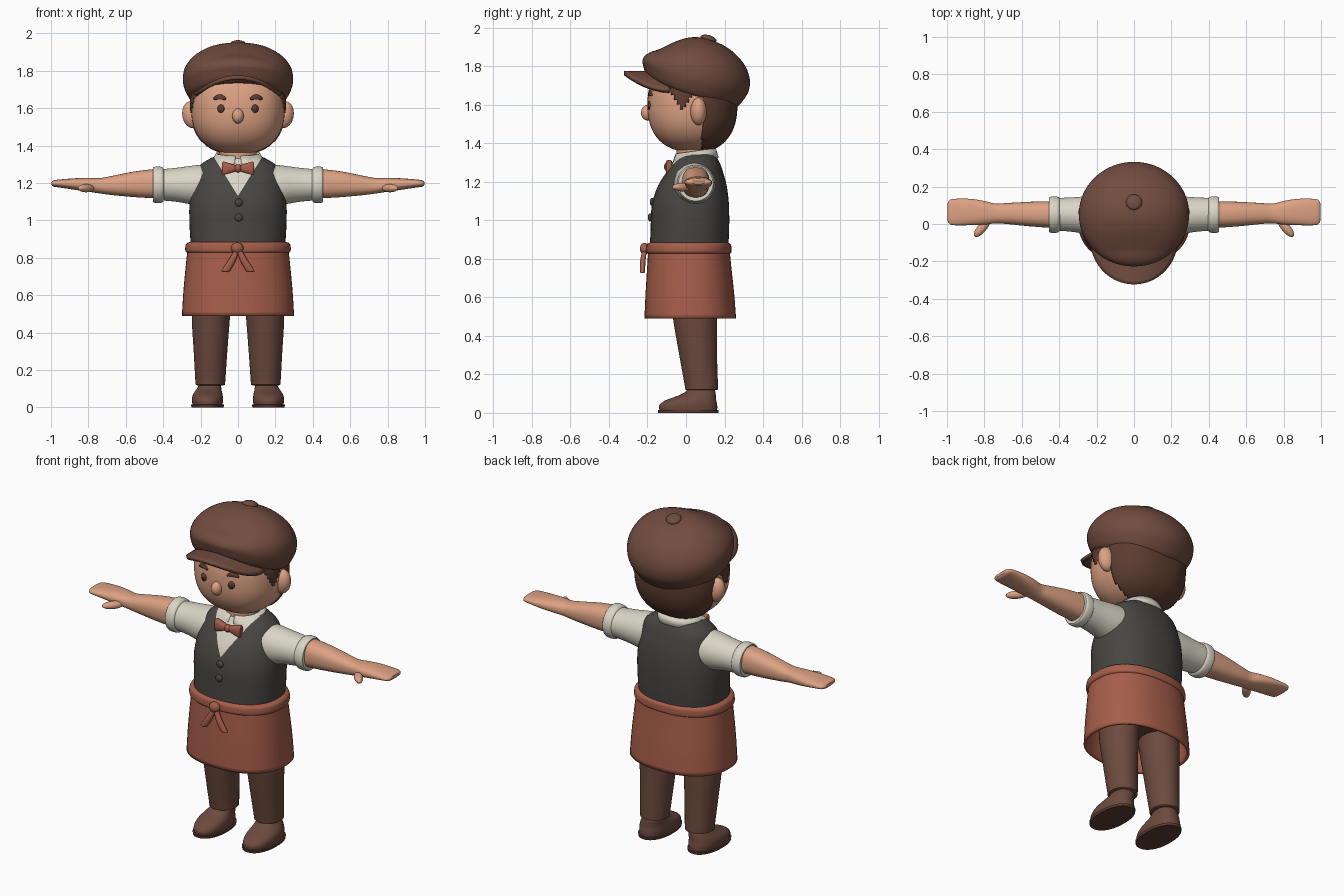
import bpy, bmesh
from math import sin, cos, pi, radians, exp
from mathutils import Matrix, Vector

if "Cube" in bpy.data.objects:
    bpy.data.objects.remove(bpy.data.objects["Cube"])


def colour(name, hexa):
    rgb = [int(hexa[i:i + 2], 16) / 255 for i in (0, 2, 4)]
    m = bpy.data.materials.new(name)
    m.diffuse_color = [c / 12.92 if c < .04 else ((c + .055) / 1.055) ** 2.4 for c in rgb] + [1]
    m.use_nodes = True
    m.node_tree.nodes["Principled BSDF"].inputs["Base Color"].default_value = m.diffuse_color
    return m


SKIN = colour("skin", "DDA283")
CAP = colour("cap_brown", "714C3F")
TROUSER = colour("trouser_brown", "6C4A3E")
APRON = colour("apron_rust", "A65E4A")
VEST = colour("vest_charcoal", "484642")
SHIRT = colour("shirt_cream", "DAD5C6")
HAIR = colour("hair_brown", "5C3C30")


def finish(bm, name, mats, mirror=False, thick=0, angle=40):
    """Turn a bmesh into a smooth shaded object, optionally mirrored or thickened."""
    bmesh.ops.recalc_face_normals(bm, faces=bm.faces)
    me = bpy.data.meshes.new(name)
    bm.to_mesh(me)
    bm.free()
    for m in mats if isinstance(mats, list) else [mats]:
        me.materials.append(m)
    me.shade_smooth()
    me.set_sharp_from_angle(angle=radians(angle))
    ob = bpy.data.objects.new(name, me)
    bpy.context.collection.objects.link(ob)
    if thick:
        mod = ob.modifiers.new("thickness", 'SOLIDIFY')
        mod.thickness, mod.offset = thick, -1
    if mirror:
        mod = ob.modifiers.new("mirror", 'MIRROR')
        mod.use_mirror_merge = False
    return ob


def loft(rings, axis='z', n=2.0, steps=4, segs=48, caps=True):
    """Skin superellipse rings (t, c1, c2, r1, r2), smoothing the profile when steps > 1."""
    pts = []
    for i in range(len(rings) - 1):
        a, b, c, d = (rings[max(0, min(len(rings) - 1, i + k))] for k in (-1, 0, 1, 2))
        for s in range(steps):
            u = s / steps
            pts.append([.5 * (2 * q + (r - p) * u + (2 * p - 5 * q + 4 * r - w) * u * u
                              + (3 * q - p - 3 * r + w) * u ** 3) for p, q, r, w in zip(a, b, c, d)])
    pts.append(rings[-1])
    bm, rows = bmesh.new(), []
    for t, c1, c2, r1, r2 in pts:
        row = []
        for k in range(segs):
            c, s = cos(2 * pi * k / segs), sin(2 * pi * k / segs)
            a = c1 + r1 * abs(c) ** (2 / n) * (1 if c > 0 else -1)
            b = c2 + r2 * abs(s) ** (2 / n) * (1 if s > 0 else -1)
            row.append(bm.verts.new((a, b, t) if axis == 'z' else (t, a, b)))
        rows.append(row)
    for p, q in zip(rows, rows[1:]):
        for k in range(segs):
            j = (k + 1) % segs
            bm.faces.new((p[k], p[j], q[j], q[k]))
    if caps:
        bm.faces.new(rows[0])
        bm.faces.new(rows[-1])
    return bm


def ball(name, loc, radii, mat, mirror=False, rot=None):
    bm = bmesh.new()
    bmesh.ops.create_uvsphere(bm, u_segments=24, v_segments=16, radius=1)
    m = Matrix.Translation(loc) @ (rot or Matrix()) @ Matrix.Diagonal((*radii, 1))
    bmesh.ops.transform(bm, matrix=m, verts=bm.verts)
    return finish(bm, name, mat, mirror)


# Head: a slightly boxy ellipsoid
HC, HR, HN = Vector((0, .03, 1.60)), (.25, .23, .245), 2.35


def head_mesh(scale):
    bm = bmesh.new()
    bmesh.ops.create_uvsphere(bm, u_segments=96, v_segments=64, radius=1)
    for v in bm.verts:
        k = scale / sum(abs(c) ** HN for c in v.co) ** (1 / HN)
        v.co = HC + Vector(c * k * r for c, r in zip(v.co, HR))
    return bm


def face_y(x, z):
    return HC.y - HR[1] * (1 - abs(x / HR[0]) ** HN - abs((z - HC.z) / HR[2]) ** HN) ** (1 / HN)


finish(head_mesh(1), "head", SKIN)

# Hair: outer shell kept at the back, under the cap and in pointed sideburns
bm = head_mesh(1.03)


def is_hair(p):
    sideburn = abs(p.y + .02) < (p.z - 1.565) * .55 and abs(p.x) > .14
    return p.y > .085 or sideburn or p.z > 1.76


bmesh.ops.delete(bm, geom=[f for f in bm.faces if not is_hair(f.calc_center_median())], context='FACES')
finish(bm, "hair", HAIR, thick=.012)

# Neck, with hair running down its back
bm = loft([(1.28, 0, .04, .1, .09), (1.38, 0, .04, .1, .09), (1.44, 0, .055, .12, .12),
           (1.50, 0, .06, .15, .15)])
for f in bm.faces:
    f.material_index = int(f.calc_center_median().y > .07)
finish(bm, "neck", [SKIN, HAIR])

# Face details
ball("ear", (.248, .065, 1.565), (.05, .042, .072), SKIN, True, Matrix.Rotation(radians(8), 4, 'Y'))
ball("nose", (0, -.2, 1.558), (.031, .034, .04), SKIN)


def plate(name, cx, cz, rx, rz, bend=0):
    """Thin mirrored oval lying on the face."""
    bm = bmesh.new()
    ring = []
    for k in range(24):
        x, z = cx + rx * cos(k * pi / 12), cz + rz * sin(k * pi / 12)
        z -= bend * ((x - cx) / rx) ** 2
        ring.append(bm.verts.new((x, face_y(x, z) - .005, z)))
    f = bm.faces.new(ring)
    bmesh.ops.poke(bm, faces=[f])
    finish(bm, name, HAIR, True, .008)


plate("eye", .092, 1.597, .018, .022)
plate("eyebrow", .098, 1.66, .034, .013, .01)

# Flat cap crown: tilted back, flattened over the front
bm = loft([(-.11, 0, 0, .2, .2), (-.1, 0, 0, .255, .25), (-.05, 0, 0, .285, .275), (0, 0, 0, .295, .287),
           (.06, 0, 0, .285, .275), (.12, 0, 0, .242, .232), (.165, 0, 0, .175, .165),
           (.19, 0, 0, .1, .095), (.2, 0, 0, .01, .01)], segs=64)
for v in bm.verts:
    if v.co.y < 0:
        q = v.co.y ** 2
        v.co.z *= 1 - (min(.42, 8.5 * q) if v.co.z > 0 else 6 * q)
tilt = Matrix.Translation((0, .05, 1.752)) @ Matrix.Rotation(radians(-16), 4, 'X')
bmesh.ops.transform(bm, matrix=tilt, verts=bm.verts)
finish(bm, "cap_crown", CAP, angle=60)
ball("cap_button", tilt @ Vector((0, .012, .2)), (.043, .043, .02), CAP, rot=Matrix.Rotation(radians(-16), 4, 'X'))

# Cap brim: half oval sheet arched across x
bm = bmesh.new()
grid = []
for r in (.35, .5, .65, .8, .92, 1):
    row = []
    for k in range(33):
        a = pi * (k / 32 - .5)
        x, y = .235 * r * sin(a), -.08 - .243 * r * cos(a)
        row.append(bm.verts.new((x, y, 1.775 - 1.75 * x * x)))
    grid.append(row)
for p, q in zip(grid, grid[1:]):
    for k in range(32):
        bm.faces.new((p[k], q[k], q[k + 1], p[k + 1]))
finish(bm, "cap_brim", CAP, thick=.022)

# Torso: vest with a V of shirt cut into the front
bm = loft([(.84, 0, .015, .25, .203), (.95, 0, .02, .258, .204), (1.08, 0, .023, .26, .2),
           (1.18, 0, .033, .245, .178), (1.26, 0, .047, .222, .142), (1.30, 0, .052, .198, .122),
           (1.335, 0, .055, .14, .1), (1.35, 0, .055, .1, .08)], n=2.3)
for s in (1, -1):
    bmesh.ops.bisect_plane(bm, geom=bm.verts[:] + bm.edges[:] + bm.faces[:],
                           plane_co=(0, 0, 1.13), plane_no=(s, 0, -.62))
for f in bm.faces:
    c = f.calc_center_median()
    f.material_index = int(c.y < .03 and abs(c.x) < (c.z - 1.13) * .62)
finish(bm, "vest", [VEST, SHIRT])
for i, (z, y) in enumerate(((1.095, -.176), (1.015, -.186))):
    ball(f"vest_button_{i + 1}", (.004, y, z), (.021, .012, .021), VEST)

# Shirt collar: leaning band, open at the front with dipped points
bm = bmesh.new()
rows = []
for k in range(65):
    d = 7 + 346 * k / 64
    a, near = radians(d), min(d, 360 - d)
    wing = exp(-((near - 28) / 16) ** 2)
    top = bm.verts.new((.118 * sin(a), .05 - .105 * cos(a), 1.36 - .015 * cos(a)))
    low = bm.verts.new((.14 * sin(a), .05 - (.12 + .02 * wing) * cos(a), 1.31 - .015 * cos(a) - .03 * wing))
    rows.append((top, low))
for p, q in zip(rows, rows[1:]):
    bm.faces.new((p[0], p[1], q[1], q[0]))
finish(bm, "collar", SHIRT, thick=.016)

# Bow tie
finish(loft([(0, -.09, 1.278, .014, .012), (.035, -.09, 1.278, .02, .024), (.075, -.088, 1.277, .02, .037),
             (.085, -.088, 1.277, .014, .032)], 'x', 2.4), "bow_tie_wing", APRON, True)
ball("bow_tie_knot", (0, -.095, 1.278), (.02, .02, .022), APRON)

# Sleeves, rolled cuffs, arms with mitten hands
finish(loft([(.12, .045, 1.19, .11, .113), (.22, .045, 1.188, .106, .107), (.32, .05, 1.19, .093, .092),
             (.41, .052, 1.19, .087, .083)], 'x'), "sleeve", SHIRT, True)
finish(loft([(.395, .05, 1.19, .084, .08), (.402, .05, 1.19, .093, .092), (.415, .05, 1.19, .097, .097),
             (.443, .05, 1.19, .097, .097), (.455, .05, 1.19, .09, .09), (.453, .05, 1.19, .07, .07)],
            'x', steps=2), "cuff", SHIRT, True)
finish(loft([(.42, .05, 1.197, .072, .08), (.55, .053, 1.193, .066, .069), (.68, .056, 1.186, .056, .05),
             (.74, .056, 1.185, .053, .041), (.80, .06, 1.190, .063, .037), (.87, .064, 1.194, .07, .031),
             (.95, .064, 1.197, .071, .022), (.985, .064, 1.197, .065, .017), (.997, .064, 1.197, .045, .008)],
            'x', 2.4), "arm", SKIN, True)
ball("thumb", (.812, -.02, 1.172), (.062, .024, .022), SKIN, True, Matrix.Rotation(radians(-50), 4, 'Z'))

# Apron: hollow skirt, rolled waistband, tied bow
finish(loft([(.49, 0, .022, .3, .238), (.62, 0, .02, .292, .23), (.75, 0, .017, .28, .219),
             (.86, 0, .015, .268, .21)], n=2.3, caps=False), "apron_skirt", APRON, thick=.014)
finish(loft([(.825, 0, .015, .265, .207), (.833, 0, .015, .28, .22), (.855, 0, .015, .282, .221),
             (.876, 0, .015, .276, .217), (.885, 0, .015, .255, .2)], n=2.3, steps=3), "apron_waistband", APRON)
ball("apron_knot", (-.004, -.215, .852), (.033, .025, .03), APRON)
finish(loft([(.845, .005, -.215, .012, .012), (.79, .03, -.224, .02, .014), (.735, .063, -.226, .023, .013),
             (.725, .067, -.226, .016, .009)]), "apron_tie_tail", APRON, True)

# Trousers
finish(loft([(.58, 0, .035, .2, .13), (.66, 0, .025, .235, .17), (.85, 0, .015, .24, .19)]), "hips", TROUSER)
finish(loft([(.118, .148, .08, .07, .076), (.122, .148, .08, .078, .084), (.14, .148, .08, .08, .086),
             (.3, .147, .063, .09, .098), (.48, .145, .047, .102, .113), (.66, .135, .035, .108, .125)]),
       "trouser_leg", TROUSER, True)

# Shoes with a thin sole
finish(loft([(0, .163, .012, .086, .156), (.014, .163, .012, .088, .158), (.016, .163, .012, .08, .15)],
            steps=1, n=2.2), "shoe_sole", HAIR, True)
finish(loft([(.014, .163, .012, .08, .15), (.04, .163, .012, .083, .15), (.065, .162, .025, .08, .132),
             (.088, .158, .055, .071, .1), (.11, .152, .075, .062, .077), (.14, .148, .08, .055, .06)],
            n=2.2), "shoe", TROUSER, True)
